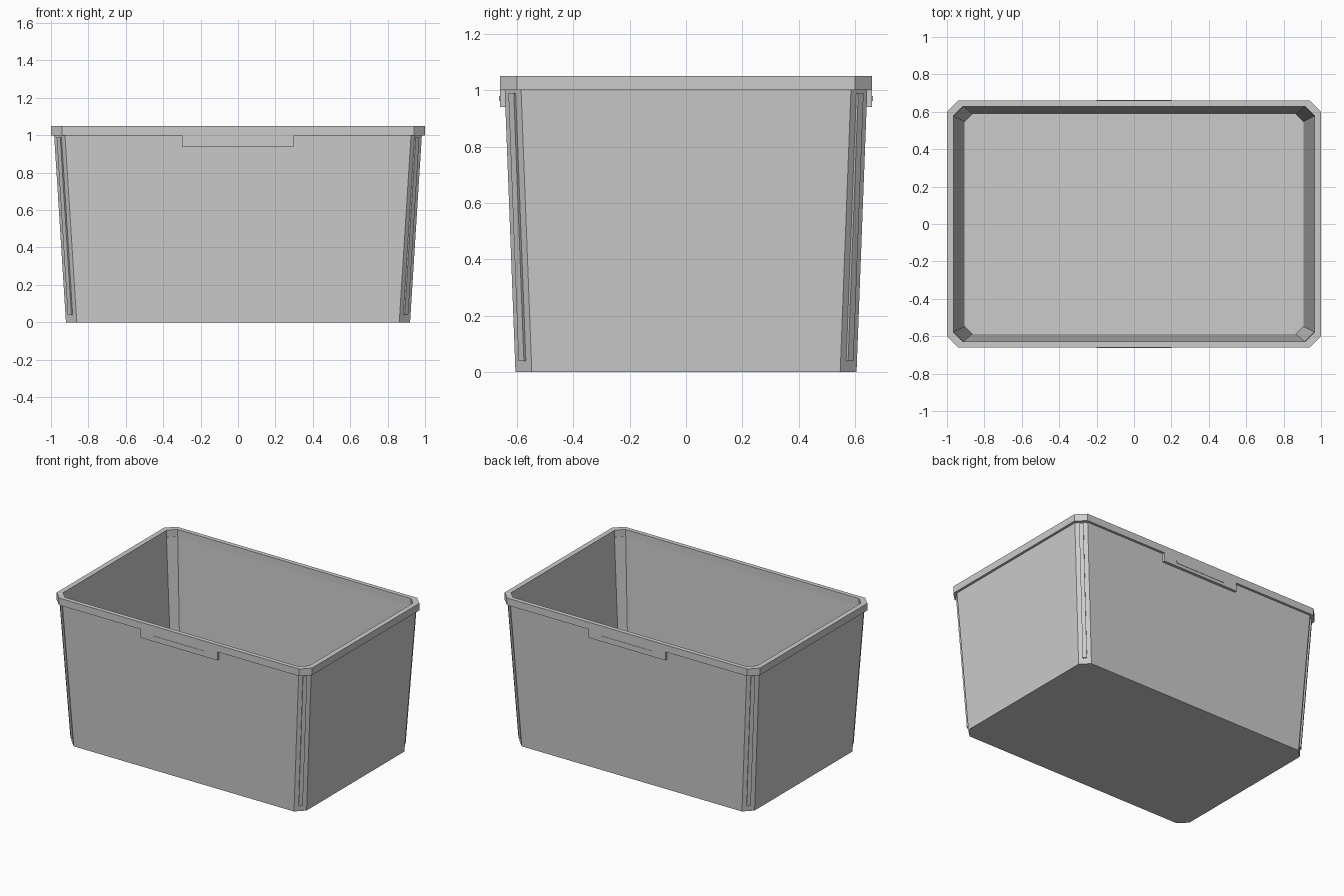
import bpy, bmesh
from mathutils import Vector

if "Cube" in bpy.data.objects:
    bpy.data.objects.remove(bpy.data.objects["Cube"])


def octagon(hx, hy, c, z):
    """Rectangle outline with chamfered corners at height z."""
    pts = [(hx, -hy + c), (hx, hy - c), (hx - c, hy), (-hx + c, hy),
           (-hx, hy - c), (-hx, -hy + c), (-hx + c, -hy), (hx - c, -hy)]
    return [(x, y, z) for x, y in pts]


def finish(name, bm):
    bmesh.ops.recalc_face_normals(bm, faces=bm.faces[:])
    mesh = bpy.data.meshes.new(name)
    bm.to_mesh(mesh)
    bm.free()
    ob = bpy.data.objects.new(name, mesh)
    bpy.context.collection.objects.link(ob)
    return ob


def loft(name, rings, closed=False):
    """Skin a list of equal rings; cap the ends or join last to first."""
    bm = bmesh.new()
    loops = [[bm.verts.new(p) for p in r] for r in rings]
    pairs = list(zip(loops, loops[1:]))
    if closed:
        pairs.append((loops[-1], loops[0]))
    else:
        bm.faces.new(loops[0])
        bm.faces.new(loops[-1])
    for a, b in pairs:
        n = len(a)
        for i in range(n):
            j = (i + 1) % n
            bm.faces.new((a[i], a[j], b[j], b[i]))
    return finish(name, bm)


def box(name, x, y0, y1, z0, z1):
    rings = [[(-x, y0, z), (x, y0, z), (x, y1, z), (-x, y1, z)] for z in (z0, z1)]
    return loft(name, rings)


# tapered open bin with thin walls and a floor
loft("bin_body", [octagon(0.92, 0.605, 0.058, 0.0),
                  octagon(0.983, 0.643, 0.058, 1.0),
                  octagon(0.964, 0.629, 0.052, 1.0),
                  octagon(0.905, 0.588, 0.04, 0.02)])

# rim band around the top
loft("rim", [octagon(1.0, 0.66, 0.06, 1.0), octagon(1.0, 0.66, 0.06, 1.05),
             octagon(0.964, 0.629, 0.05, 1.05), octagon(0.964, 0.629, 0.05, 1.0)],
     closed=True)

# latch tabs hanging from the rim, each with a thin catch ridge
for side, s in (("front", -1), ("back", 1)):
    box(side + "_tab", 0.30, s * 0.634, s * 0.66, 0.94, 1.002)
    box(side + "_catch_ridge", 0.20, s * 0.655, s * 0.6625, 0.962, 0.98)

# slim raised ribs on the four chamfered corners
for sx in (-1, 1):
    for sy in (-1, 1):
        out = Vector((sx, sy, 0))
        along = Vector((sx, -sy, 0)) * 0.0095
        rings = []
        for x, y, z in ((0.894, 0.578, 0.04), (0.9535, 0.614, 0.99)):
            base = Vector((sx * x, sy * y, z))
            inner, outer = base - out * 0.006, base + out * 0.0065
            rings.append([inner - along, inner + along, outer + along, outer - along])
        name = ("back" if sy > 0 else "front") + ("_right" if sx > 0 else "_left")
        loft(name + "_corner_rib", rings)
